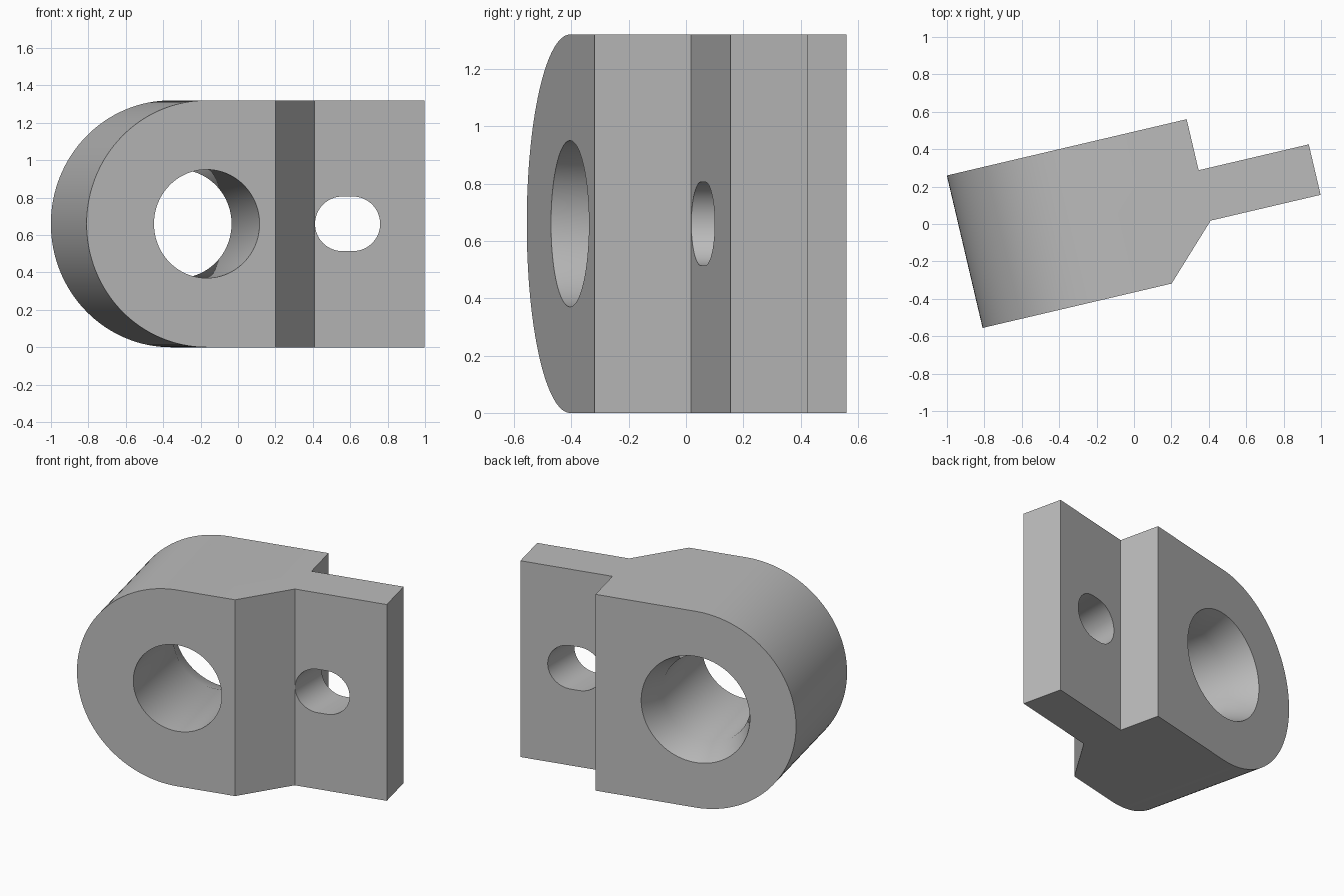
import bpy
import bmesh
from math import radians, pi, cos, sin
from mathutils import Matrix, Vector

cube = bpy.data.objects.get("Cube")
if cube:
    bpy.data.objects.remove(cube)

HEIGHT = 1.32
MID = HEIGHT / 2
TURN = Matrix.Rotation(radians(13.2), 4, 'Z')       # the block sits turned in plan
UPRIGHT = Matrix.Rotation(radians(90), 4, 'X')      # profile (x, z), depth towards -y
BORE_X = -0.255

grey = bpy.data.materials.new("plain grey")
grey.use_nodes = True
grey.diffuse_color = (0.5, 0.5, 0.5, 1)
grey.node_tree.nodes["Principled BSDF"].inputs["Base Color"].default_value = (0.5, 0.5, 0.5, 1)


def make_object(name, bm, matrix):
    bm.transform(matrix)
    bmesh.ops.recalc_face_normals(bm, faces=bm.faces)
    mesh = bpy.data.meshes.new(name)
    bm.to_mesh(mesh)
    bm.free()
    mesh.materials.append(grey)
    obj = bpy.data.objects.new(name, mesh)
    bpy.context.collection.objects.link(obj)
    return obj


def prism(name, outline, low, high, matrix):
    bm = bmesh.new()
    face = bm.faces.new([bm.verts.new((x, y, low)) for x, y in outline])
    top = bmesh.ops.extrude_face_region(bm, geom=[face])["geom"]
    moved = [v for v in top if isinstance(v, bmesh.types.BMVert)]
    bmesh.ops.translate(bm, verts=moved, vec=(0, 0, high - low))
    return make_object(name, bm, matrix)


def arc(cx, cy, radius, start, end, steps):
    angles = [radians(start + (end - start) * i / steps) for i in range(steps + 1)]
    return [(cx + radius * cos(a), cy + radius * sin(a)) for a in angles]


def lathe(name, profile, matrix, steps=96):
    # profile of (radius, y), spun round the y axis
    bm = bmesh.new()
    verts = [bm.verts.new((r, y, 0)) for r, y in profile]
    edges = [bm.edges.new(pair) for pair in zip(verts, verts[1:])]
    bmesh.ops.spin(bm, geom=verts + edges, cent=(0, 0, 0), axis=(0, 1, 0),
                   angle=2 * pi, steps=steps, use_duplicate=False)
    bmesh.ops.remove_doubles(bm, verts=bm.verts, dist=0.0001)
    return make_object(name, bm, matrix)


# Block with one rounded end
outline = arc(BORE_X, MID, MID, 90, 270, 64) + [(1.007, 0), (1.007, HEIGHT)]
block = prism("bracket_block", outline, -0.481, 0.356, TURN @ UPRIGHT)

# Steps that leave the thin mounting tab
front_step = prism("front_step_cutter",
                   [(0.022, -0.457), (0.403, -0.076), (1.2, -0.076), (1.2, -0.457)],
                   -0.2, HEIGHT + 0.2, TURN)
back_step = prism("back_step_cutter",
                  [(0.402, 0.201), (1.2, 0.201), (1.2, 0.6), (0.402, 0.6)],
                  -0.2, HEIGHT + 0.2, TURN)

# Main bore, flaring out towards the back
bore = lathe("bore_cutter",
             [(0, -0.5), (0.29, -0.5), (0.29, 0.3), (0.394, 0.581), (0, 0.581)],
             TURN @ Matrix.Translation(Vector((BORE_X, 0, MID))))

# Slot through the tab, running straight front to back
slot_outline = arc(0.558, MID, 0.146, 90, 270, 32) + arc(0.614, MID, 0.146, -90, 90, 32)
slot = prism("slot_cutter", slot_outline, -0.5, 0.2, UPRIGHT)

bpy.ops.object.select_all(action='DESELECT')
block.select_set(True)
bpy.context.view_layer.objects.active = block
for cutter in (front_step, back_step, bore, slot):
    cutter.hide_render = True
    cut = block.modifiers.new(cutter.name, 'BOOLEAN')
    cut.operation = 'DIFFERENCE'
    cut.solver = 'EXACT'
    cut.object = cutter
    bpy.ops.object.modifier_apply(modifier=cut.name)
    bpy.data.objects.remove(cutter)

bpy.ops.object.shade_smooth_by_angle(angle=radians(30))
